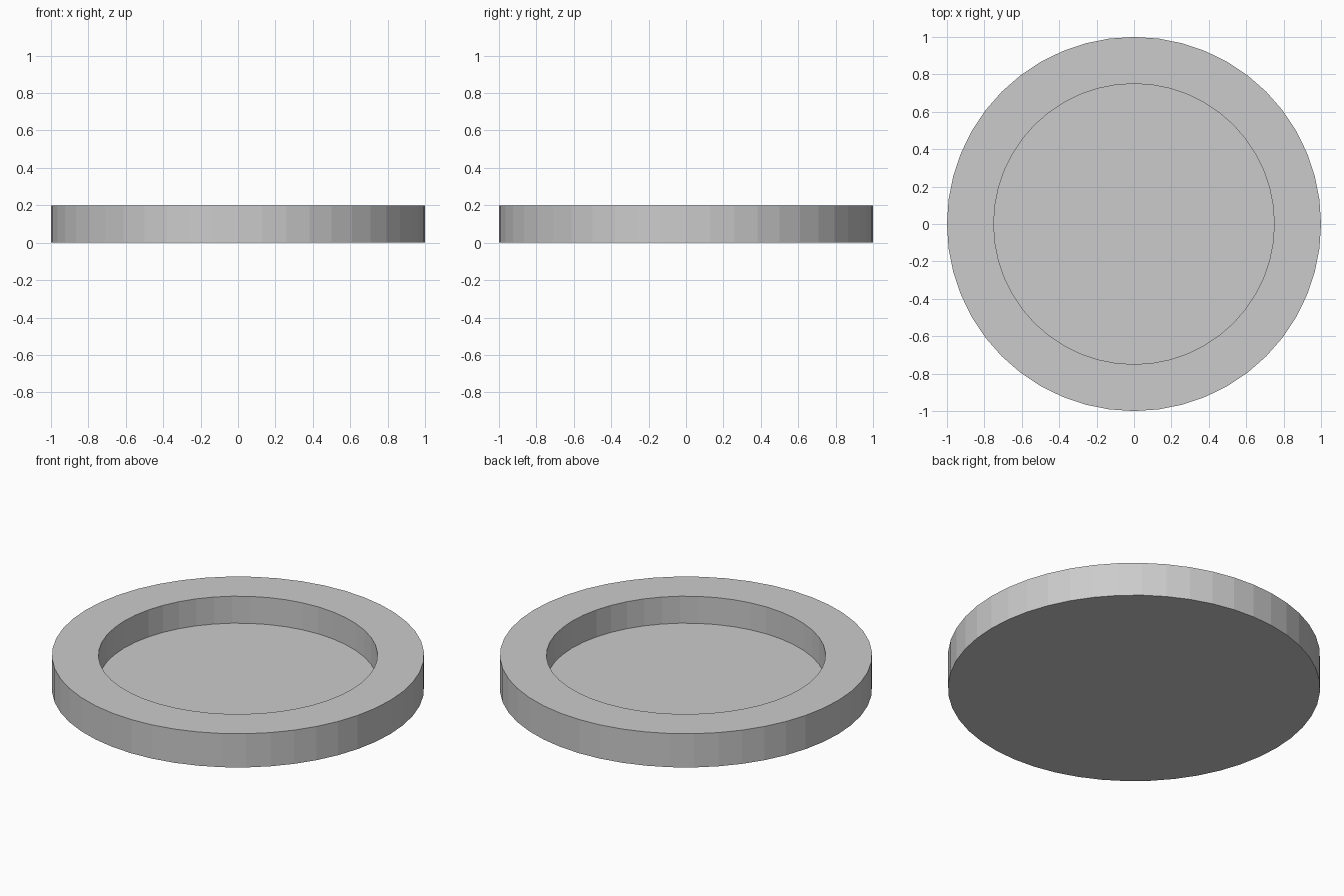
import bpy, bmesh
from math import cos, sin, tau

if "Cube" in bpy.data.objects:
    bpy.data.objects.remove(bpy.data.objects["Cube"])

SIDES = 48

# Profile (radius, z): base edge, outer wall, rim, inner wall down to the floor
PROFILE = [(1.0, 0.0), (1.0, 0.2), (0.75, 0.2), (0.75, 0.04)]

# Shallow round tray, turned from the profile
bm = bmesh.new()
rings = [[bm.verts.new((r * cos(tau * i / SIDES), r * sin(tau * i / SIDES), z))
          for i in range(SIDES)] for r, z in PROFILE]
for lower, upper in zip(rings, rings[1:]):
    for i in range(SIDES):
        j = (i + 1) % SIDES
        bm.faces.new((lower[i], lower[j], upper[j], upper[i]))

# Underside and recessed floor
bm.faces.new(rings[0][::-1])
bm.faces.new(rings[-1])
bmesh.ops.recalc_face_normals(bm, faces=bm.faces)

mesh = bpy.data.meshes.new("round_tray")
bm.to_mesh(mesh)
bm.free()
bpy.context.collection.objects.link(bpy.data.objects.new("round_tray", mesh))
